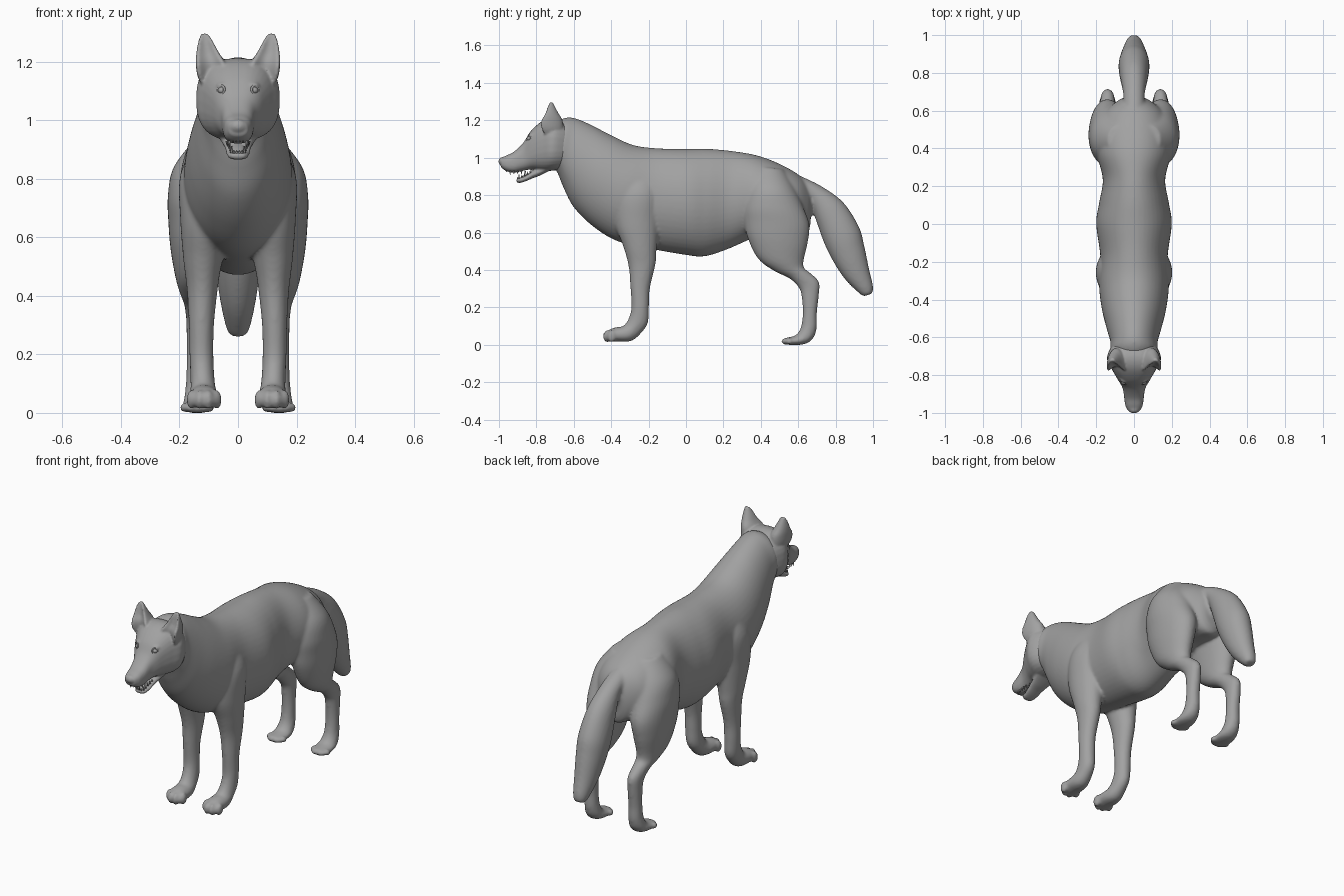
import bpy, bmesh, math
from mathutils import Matrix, Vector

# Dark grey coat
coat = bpy.data.materials.new("coat_grey")
coat.diffuse_color = (.36, .36, .36, 1)


def catmull(p0, p1, p2, p3, t):
    return [0.5 * (2 * b + (c - a) * t + (2 * a - 5 * b + 4 * c - d) * t * t
                   + (3 * b - a - 3 * c + d) * t ** 3)
            for a, b, c, d in zip(p0, p1, p2, p3)]


def loft(bm, stations, side=1, power=1.0, dent=0.0, sides=32, steps=6):
    """Station = (y1, z1, y2, z2, x centre, half width): two outline points in side view."""
    s = [stations[0]] + stations + [stations[-1]]
    rows = [catmull(*s[i:i + 4], k / steps) for i in range(len(s) - 3) for k in range(steps)]
    rows.append(stations[-1])
    rings = []
    for y1, z1, y2, z2, xc, hw in rows:
        ring = []
        for k in range(sides):
            a = 2 * math.pi * k / sides
            c = math.copysign(abs(math.cos(a)) ** power, math.cos(a))
            w = math.copysign(abs(math.sin(a)) ** power, math.sin(a))
            c -= dent * max(0, c) ** 2
            ring.append(bm.verts.new((side * (xc + hw * w),
                                      (y1 + y2) / 2 + c * (y1 - y2) / 2,
                                      (z1 + z2) / 2 + c * (z1 - z2) / 2)))
        rings.append(ring)
    for a, b in zip(rings, rings[1:]):
        for k in range(sides):
            j = (k + 1) % sides
            bm.faces.new((a[k], a[j], b[j], b[k]))
    bm.faces.new(rings[0])
    bm.faces.new(rings[-1])


def ball(bm, loc, size):
    bmesh.ops.create_uvsphere(bm, u_segments=20, v_segments=12, radius=1,
                              matrix=Matrix.Translation(loc) @ Matrix.Diagonal((*size, 1)))


def finish(bm, name, voxel=0, smooth=0):
    bmesh.ops.recalc_face_normals(bm, faces=bm.faces)
    for f in bm.faces:
        f.smooth = True
    me = bpy.data.meshes.new(name)
    bm.to_mesh(me)
    bm.free()
    me.materials.append(coat)
    ob = bpy.data.objects.new(name, me)
    bpy.context.collection.objects.link(ob)
    if voxel:  # fuse overlapping volumes into one skin
        m = ob.modifiers.new("fuse", 'REMESH')
        m.mode, m.voxel_size, m.use_smooth_shade = 'VOXEL', voxel, True
        m = ob.modifiers.new("soften", 'SMOOTH')
        m.factor, m.iterations = 0.5, smooth
    return ob


# Torso and neck
body = bmesh.new()
torso = [(-.72, 1.175, -.74, .99, .08), (-.65, 1.212, -.69, .925, .122), (-.59, 1.21, -.655, .84, .125),
         (-.50, 1.172, -.60, .735, .145), (-.40, 1.12, -.50, .635, .17), (-.28, 1.067, -.37, .555, .185),
         (-.15, 1.05, -.20, .515, .178), (0, 1.047, 0, .48, .20), (.12, 1.047, .10, .473, .185),
         (.25, 1.035, .22, .51, .165), (.38, 1.012, .36, .57, .195), (.50, .967, .48, .60, .19),
         (.60, .91, .58, .60, .155), (.655, .85, .645, .60, .09), (.672, .80, .665, .64, .05)]
loft(body, [(a, b, c, d, 0, w) for a, b, c, d, w in torso], sides=48)

# Tail
tail = [(.54, .93, .55, .82, .045), (.64, .89, .61, .81, .052), (.74, .838, .66, .755, .058),
        (.845, .757, .70, .65, .073), (.925, .63, .74, .54, .082), (.953, .53, .79, .44, .075),
        (.978, .41, .85, .35, .06), (1.0, .315, .92, .28, .042), (.998, .275, .95, .258, .028)]
loft(body, [(a, b, c, d, 0, w) for a, b, c, d, w in tail])

# Legs, paws and toes
front_leg = [(-.34, .94, -.18, .94, .08, .06), (-.38, .80, -.13, .82, .10, .098),
             (-.38, .65, -.14, .66, .11, .087), (-.337, .53, -.158, .50, .12, .066),
             (-.307, .42, -.163, .43, .122, .053), (-.297, .30, -.193, .30, .125, .043),
             (-.292, .20, -.198, .20, .125, .041), (-.307, .14, -.203, .12, .122, .041),
             (-.335, .10, -.233, .07, .119, .043), (-.365, .095, -.29, .021, .117, .05),
             (-.395, .088, -.37, .016, .115, .052), (-.422, .07, -.422, .018, .115, .046),
             (-.432, .055, -.432, .03, .115, .03)]
hind_leg = [(.37, .95, .52, .94, .08, .06), (.325, .84, .58, .84, .115, .105),
            (.305, .74, .625, .74, .135, .105), (.31, .66, .66, .64, .14, .098),
            (.33, .57, .65, .54, .145, .085), (.385, .46, .629, .45, .145, .067),
            (.47, .395, .632, .41, .143, .053), (.555, .353, .663, .385, .142, .042),
            (.606, .30, .711, .337, .14, .037), (.62, .24, .711, .27, .14, .036),
            (.624, .16, .70, .17, .14, .036), (.613, .09, .699, .09, .14, .039),
            (.588, .052, .679, .033, .14, .046), (.558, .042, .63, .002, .14, .051),
            (.527, .035, .537, .0, .14, .047), (.514, .027, .516, .004, .14, .03)]
for s in (1, -1):
    loft(body, front_leg, s)
    loft(body, hind_leg, s)
    for dx, dy in ((-.045, .018), (-.016, -.006), (.016, -.006), (.045, .018)):
        ball(body, (s * (.116 + dx), -.415 + dy, .045), (.015, .024, .034))
        ball(body, (s * (.14 + dx), .535 + dy, .018), (.014, .02, .018))
finish(body, "body_legs_and_tail", .0085, 8)

# Head with muzzle, lower jaw, nose and ears
head = bmesh.new()
skull = [(-.60, 1.15, -.60, .98, .085), (-.655, 1.195, -.66, .94, .125), (-.71, 1.212, -.72, .93, .143),
         (-.77, 1.195, -.77, .93, .117), (-.83, 1.142, -.82, .938, .085), (-.87, 1.08, -.87, .93, .06),
         (-.92, 1.032, -.92, .92, .052), (-.96, 1.012, -.96, .928, .046), (-.989, .998, -.989, .948, .032)]
loft(head, [(a, b, c, d, 0, w) for a, b, c, d, w in skull], power=.78)
jaw = [(-.72, .98, -.72, .935, .075), (-.78, .95, -.78, .905, .055), (-.82, .93, -.82, .89, .046),
       (-.86, .902, -.86, .873, .04), (-.89, .893, -.89, .865, .034), (-.907, .888, -.907, .87, .022)]
loft(head, [(a, b, c, d, 0, w) for a, b, c, d, w in jaw], power=.85)
ball(head, (0, -.979, .98), (.031, .024, .024))
ear = [(-.78, 1.09, -.66, 1.10, .083, .03), (-.84, 1.15, -.655, 1.15, .09, .048),
       (-.845, 1.19, -.66, 1.20, .094, .05), (-.80, 1.23, -.68, 1.235, .104, .038),
       (-.765, 1.27, -.70, 1.272, .111, .024), (-.74, 1.297, -.712, 1.297, .114, .012)]
for s in (1, -1):
    loft(head, ear, s, dent=1.0)
    ball(head, (s * .05, -.815, 1.118), (.026, .028, .014))  # brow ridge
finish(head, "head", .0055, 5)

# Eyes with lids
for s, label in ((1, "left"), (-1, "right")):
    eye = bmesh.new()
    ball(eye, (s * .055, -.836, 1.102), (.014, .014, .012))
    finish(eye, label + "_eye")
    look = Vector((s * .65, -.75, .15))
    bpy.ops.mesh.primitive_torus_add(major_segments=24, minor_segments=8, major_radius=.015,
                                     minor_radius=.004, location=(s * .058, -.839, 1.103),
                                     rotation=look.to_track_quat('Z', 'Y').to_euler())
    bpy.context.object.name = label + "_eyelid"
    bpy.context.object.data.materials.append(coat)
    bpy.ops.object.shade_smooth()

# Teeth: fangs plus short rows, upper pointing down and lower pointing up
teeth = bmesh.new()


def tooth(x, y, z, length, up):
    m = Matrix.Translation((x, y, z)) @ Matrix.Rotation(0 if up else math.pi, 4, 'X')
    bmesh.ops.create_cone(teeth, cap_ends=True, segments=8, radius1=.005, radius2=.001,
                          depth=length, matrix=m)


for s in (1, -1):
    tooth(s * .028, -.94, .92, .026, False)
    tooth(s * .022, -.893, .9, .024, True)
    for k in range(4):
        tooth(s * (.032 + .002 * k), -.92 + .02 * k, .921, .016, False)
        tooth(s * (.025 + .003 * k), -.878 + .015 * k, .902 + .008 * k, .014, True)
    for x in (.006, .017):
        tooth(s * x, -.96, .932, .016, False)
        tooth(s * x * .8, -.9, .892, .012, True)
finish(teeth, "teeth")

# Tongue
tongue = bmesh.new()
ball(tongue, (0, -.85, .906), (.02, .045, .007))
bmesh.ops.rotate(tongue, verts=tongue.verts, cent=(0, -.85, .906),
                 matrix=Matrix.Rotation(math.radians(25), 3, 'X'))
finish(tongue, "tongue")
